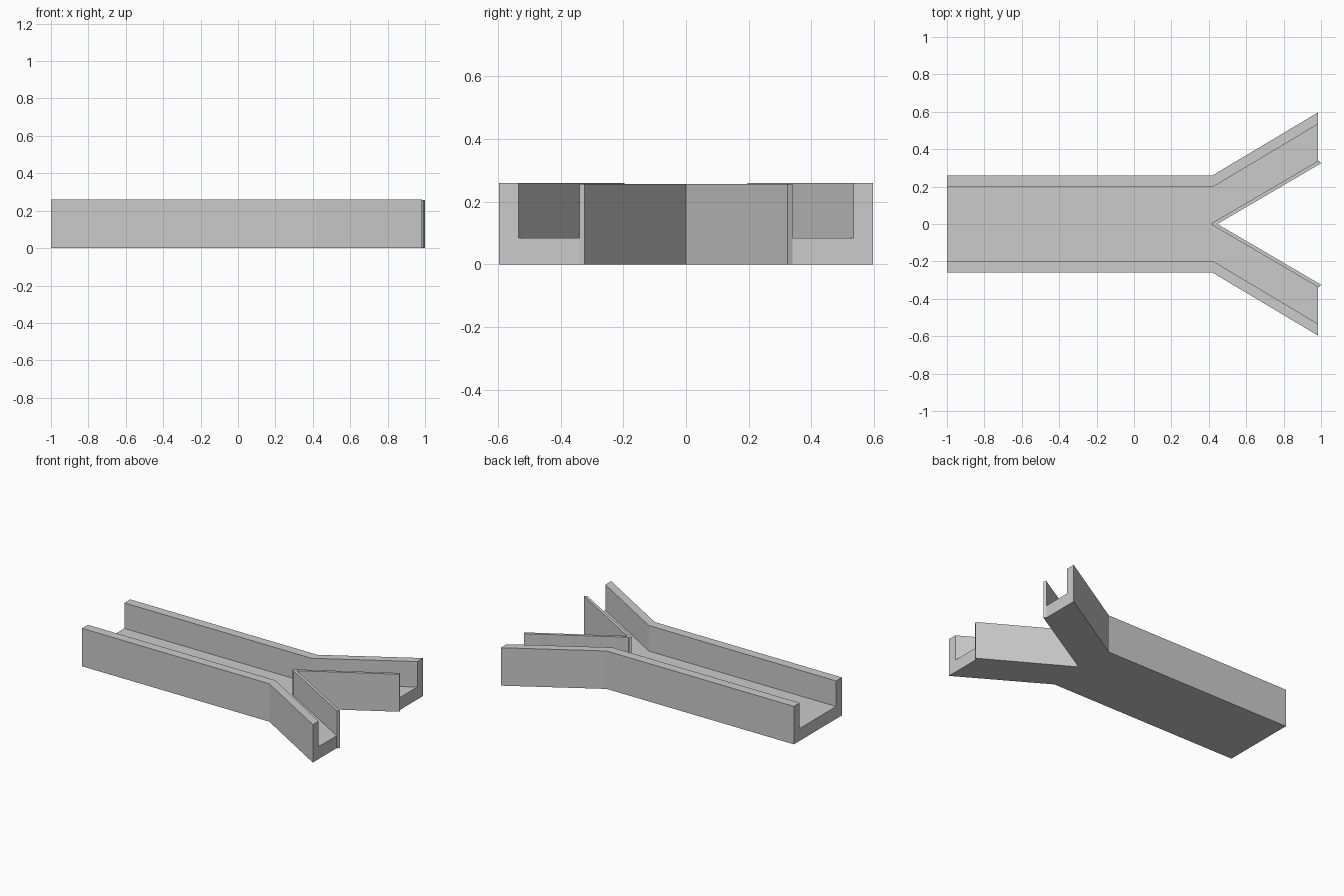
import bpy, bmesh

if "Cube" in bpy.data.objects:
    bpy.data.objects.remove(bpy.data.objects["Cube"])

HEIGHT, FLOOR = 0.26, 0.085


def prism(name, outline, z0, z1):
    """Extrude a plan outline between two heights."""
    bm = bmesh.new()
    face = bm.faces.new([bm.verts.new((x, y, z0)) for x, y in outline])
    ext = bmesh.ops.extrude_face_region(bm, geom=[face])
    moved = [g for g in ext["geom"] if isinstance(g, bmesh.types.BMVert)]
    bmesh.ops.translate(bm, verts=moved, vec=(0, 0, z1 - z0))
    bmesh.ops.recalc_face_normals(bm, faces=bm.faces)
    mesh = bpy.data.meshes.new(name)
    bm.to_mesh(mesh)
    bm.free()
    obj = bpy.data.objects.new(name, mesh)
    bpy.context.collection.objects.link(obj)
    return obj


def mirrored(half):
    return half + [(x, -y) for x, y in reversed(half)]


# Forked block, seen in plan
half = [(-1, 0.26), (0.42, 0.26), (0.985, 0.597), (0.985, 0.323)]
body = prism("forked_channel", half + [(0.44, 0)] +
             [(x, -y) for x, y in reversed(half)], 0, HEIGHT)

# Trough cut down to the floor, open at all ends
cutter = prism("trough_cutter",
               mirrored([(-1.1, 0.197), (0.42, 0.197), (1.1, 0.603)]),
               FLOOR, HEIGHT + 0.2)
cutter.hide_render = True
cut = body.modifiers.new("trough", 'BOOLEAN')
cut.operation = 'DIFFERENCE'
cut.solver = 'EXACT'
cut.object = cutter
bpy.context.view_layer.objects.active = body
body.select_set(True)
bpy.ops.object.modifier_apply(modifier=cut.name)
bpy.data.objects.remove(cutter)

# Thin inner walls of the fork, crossing at the apex
wall = [(0.415, 0.004), (0.989, 0.340), (0.999, 0.324), (0.425, -0.012)]
for side, s in (("back", 1), ("front", -1)):
    prism("inner_wall_" + side, [(x, s * y) for x, y in wall], 0, 0.257)
